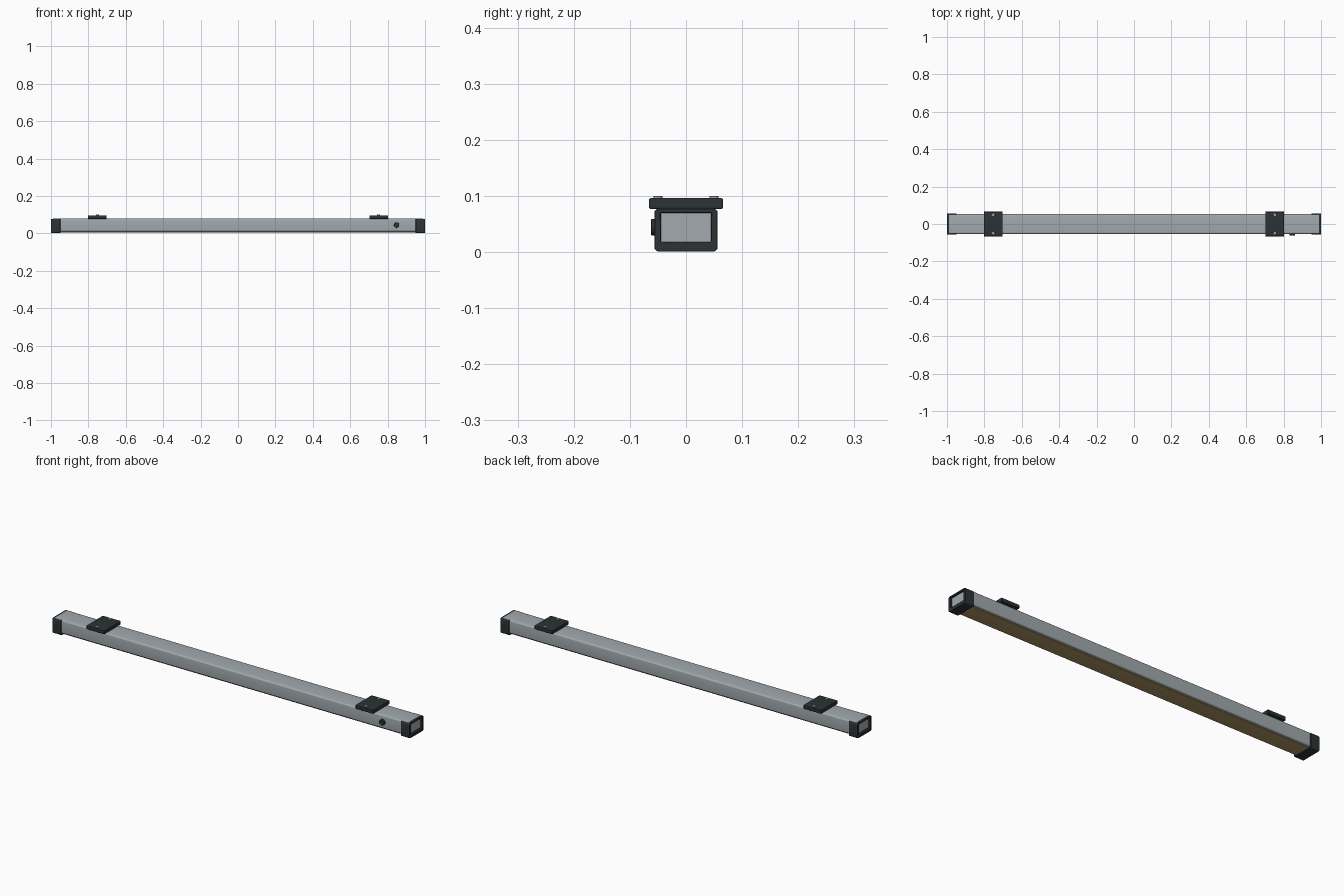
import bpy, bmesh
from math import pi, cos, sin, radians

if "Cube" in bpy.data.objects:
    bpy.data.objects.remove(bpy.data.objects["Cube"])


def material(name, col):
    m = bpy.data.materials.new(name)
    m.diffuse_color = col
    m.use_nodes = True
    m.node_tree.nodes["Principled BSDF"].inputs["Base Color"].default_value = m.diffuse_color
    return m


ALU = material("aluminium", (0.36, 0.40, 0.42, 1))
DARK = material("dark_plastic", (0.025, 0.032, 0.035, 1))
AMBER = material("warm_diffuser", (0.42, 0.30, 0.13, 1))
STEEL = material("screw_steel", (0.4, 0.42, 0.43, 1))


def rounded_rect(y0, y1, z0, z1, r, n=5):
    pts = []
    for cy, cz, a0 in ((y1 - r, z1 - r, 0), (y0 + r, z1 - r, 90),
                       (y0 + r, z0 + r, 180), (y1 - r, z0 + r, 270)):
        for i in range(n + 1):
            a = radians(a0 + 90 * i / n)
            pts.append((cy + r * cos(a), cz + r * sin(a)))
    return pts


def finish(name, bm, mat, bevel=0):
    bmesh.ops.recalc_face_normals(bm, faces=bm.faces)
    me = bpy.data.meshes.new(name)
    bm.to_mesh(me)
    bm.free()
    ob = bpy.data.objects.new(name, me)
    bpy.context.collection.objects.link(ob)
    me.materials.append(mat)
    if bevel:
        b = ob.modifiers.new("bevel", 'BEVEL')
        b.width, b.segments, b.limit_method = bevel, 2, 'ANGLE'
    bpy.context.view_layer.objects.active = ob
    ob.select_set(True)
    bpy.ops.object.shade_smooth_by_angle(angle=radians(35))
    ob.select_set(False)
    return ob


def extrusion(name, outer, x0, x1, mat, inner=None, bevel=0):
    """Extrude a y-z profile along x; an inner loop of equal length makes a frame."""
    bm = bmesh.new()
    n = len(outer)

    def ring(x, loop):
        return [bm.verts.new((x, y, z)) for y, z in loop]

    def bridge(a, b):
        for i in range(n):
            j = (i + 1) % n
            bm.faces.new((a[i], a[j], b[j], b[i]))

    a, b = ring(x0, outer), ring(x1, outer)
    bridge(a, b)
    if inner:
        c, d = ring(x0, inner), ring(x1, inner)
        bridge(c, d)
        bridge(a, c)
        bridge(b, d)
    else:
        bm.faces.new(a)
        bm.faces.new(b)
    return finish(name, bm, mat, bevel)


def cylinder(name, loc, r, depth, mat, axis='Z', bevel=0.001):
    bm = bmesh.new()
    bmesh.ops.create_cone(bm, cap_ends=True, segments=24, radius1=r, radius2=r, depth=depth)
    ob = finish(name, bm, mat, bevel)
    ob.location = loc
    if axis == 'Y':
        ob.rotation_euler.x = pi / 2
    return ob


# Housing bar and the light diffuser underneath
extrusion("housing", rounded_rect(-0.053, 0.053, 0.010, 0.0785, 0.008), -0.99, 0.99, ALU)
extrusion("diffuser", rounded_rect(-0.043, 0.043, 0.005, 0.016, 0.002, 5), -0.95, 0.95, AMBER)

for s, side in ((-1, "left"), (1, "right")):
    # Framed end cap
    x0, x1 = sorted((s * 0.95, s * 1.0))
    extrusion(side + "_end_cap", rounded_rect(-0.0565, 0.0565, 0.001, 0.0775, 0.008), x0, x1, DARK,
              rounded_rect(-0.045, 0.045, 0.018, 0.070, 0.001), bevel=0.0015)
    # Mounting bracket with two screws
    x = s * 0.752
    extrusion(side + "_bracket", rounded_rect(-0.066, 0.066, 0.077, 0.096, 0.003),
              x - 0.05, x + 0.05, DARK, bevel=0.002)
    for t, where in ((-1, "front"), (1, "back")):
        cylinder(f"{side}_{where}_screw", (x, t * 0.05, 0.097), 0.008, 0.006, STEEL)

# Round push button on the front
cylinder("button", (0.847, -0.0565, 0.044), 0.0145, 0.011, DARK, 'Y')
